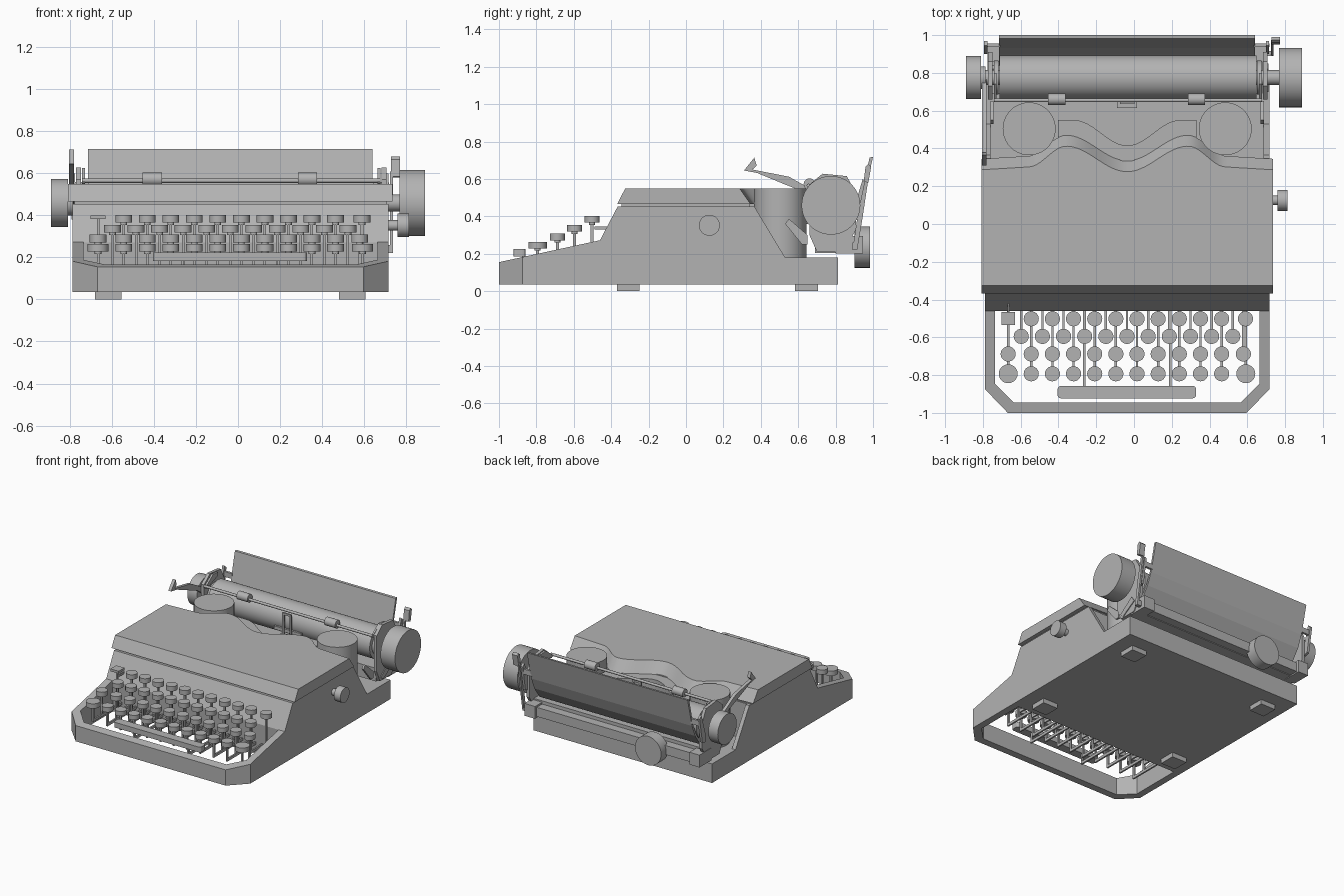
import bpy, bmesh, math
from mathutils import Matrix, Vector

if "Cube" in bpy.data.objects:
    bpy.data.objects.remove(bpy.data.objects["Cube"])

CX = -0.036            # middle of the body in x
GREY = bpy.data.materials.new("dark_grey")
GREY.diffuse_color = (.45, .45, .45, 1)
GREY.use_nodes = True
GREY.node_tree.nodes["Principled BSDF"].inputs["Base Color"].default_value = GREY.diffuse_color


class Part:
    """Collects simple solids into one named object."""
    def __init__(self, name):
        self.name, self.bm = name, bmesh.new()

    def loft(self, rings):
        vs = [[self.bm.verts.new(p) for p in r] for r in rings]
        n = len(vs[0])
        for a, b in zip(vs, vs[1:]):
            for i in range(n):
                self.bm.faces.new((a[i], a[(i + 1) % n], b[(i + 1) % n], b[i]))
        self.bm.faces.new(vs[0])
        self.bm.faces.new(vs[-1])
        return self

    def prism(self, x0, x1, yz):
        return self.loft([[(x, y, z) for y, z in yz] for x in (x0, x1)])

    def box(self, x0, x1, y0, y1, z0, z1):
        return self.prism(x0, x1, [(y0, z0), (y1, z0), (y1, z1), (y0, z1)])

    def cyl(self, a, b, r, seg=32):
        a, b = Vector(a), Vector(b)
        d = b - a
        m = Matrix.Translation((a + b) / 2) @ d.to_track_quat('Z', 'Y').to_matrix().to_4x4()
        bmesh.ops.create_cone(self.bm, cap_ends=True, segments=seg, radius1=r,
                              radius2=r, depth=d.length, matrix=m)
        return self

    def done(self, smooth=False):
        bmesh.ops.recalc_face_normals(self.bm, faces=self.bm.faces)
        me = bpy.data.meshes.new(self.name)
        self.bm.to_mesh(me)
        self.bm.free()
        me.materials.append(GREY)
        ob = bpy.data.objects.new(self.name, me)
        bpy.context.collection.objects.link(ob)
        if smooth:
            bpy.ops.object.select_all(action='DESELECT')
            ob.select_set(True)
            bpy.context.view_layer.objects.active = ob
            bpy.ops.object.shade_smooth_by_angle(angle=math.radians(35))
        return ob


def ease(a, b, t):
    return a + (b - a) * (1 - math.cos(math.pi * min(max(t, 0), 1))) / 2


# Main body, rear deck and thin sloping side walls
H = 0.7525
L, R = CX - H, CX + H
Part("body").prism(L, R, [(-.45, .035), (.813, .035), (.813, .18), (.35, .18),
                          (.35, .453), (-.365, .453), (-.46, .272)]).done()
walls = Part("side_walls")
for x0, x1 in ((L, L + .03), (R - .03, R)):
    walls.prism(x0, x1, [(.34, .17), (.53, .17), (.53, .18), (.365, .453), (.34, .453)])
walls.done()

# Keyboard surround: a U-shaped frame whose top slopes up to the body
half_out = [(H, -.45), (H, -.875), (.632, -1)]
half_in = [(.70, -.45), (.70, -.845), (.60, -.945)]
rings = []
for (ox, oy), (ix, iy) in zip(half_out, half_in):
    top = lambda y: .155 + (y + 1) * .217
    rings.append([(ox, oy, .035), (ox, oy, top(oy)), (ix, iy, top(iy)), (ix, iy, .035)])
mirror = [[(-x, y, z) for x, y, z in r] for r in reversed(rings)]
Part("keyboard_frame").loft([[(CX + x, y, z) for x, y, z in r] for r in rings + mirror]).done()


# Top cover with a wavy, bevelled back edge
def cover_back(x):
    u = abs(x - CX)
    if u < .323:
        return ease(.335, .47, u / .323)
    return ease(.47, .36, (u - .323) / .2) - max(0, u - .523) * .06


CW = .772
xs = [CX - CW + 2 * CW * i / 64 for i in range(65)]
Part("top_cover").loft([[(x, -.368, .466), (x, -.325, .549), (x, cover_back(x) - .058, .549),
                         (x, cover_back(x), .466)] for x in xs]).done(True)
Part("cover_seam").box(L + .01, R - .01, -.345, .34, .445, .47).done()

# Type basket housing between the spools, scooped at the back
xs = [CX - .367 + .734 * i / 32 for i in range(33)]
Part("type_basket").loft([[(x, .3, .17), (x, .3, .466),
                           (x, ease(.415, .55, abs(x - CX) / .28), .466),
                           (x, ease(.415, .55, abs(x - CX) / .28), .17)] for x in xs]).done(True)

# Ribbon spool drums and their levers
spools = Part("ribbon_spools")
for s in (-1, 1):
    x = CX + s * .519
    spools.cyl((x, .504, .17), (x, .504, .549), .14, 40)
spools.done(True)
arms = Part("spool_levers")
for s in (-1, 1):
    x = CX + s * .715
    arms.prism(x - .008, x + .008, [(.53, .36), (.55, .387), (.65, .30), (.65, .25), (.62, .25)])
arms.done()

# Feet
feet = Part("feet")
for x in (-.68, .481):
    for y in (-.37, .583):
        feet.box(x, x + .125, y, y + .122, 0, .04)
feet.done()

# Keys, stems and levers
caps, stems = Part("key_caps"), Part("key_levers")


def lever(x, y, z):
    stems.box(x - .006, x + .006, y - .008, y + .008, .107, z)
    stems.box(x - .006, x + .006, y, -.44, .107, .127)


inner = [-.544 + .112 * i for i in range(10)]
rows = [(-.793, .228, [-.666] + inner + [.592]),
        (-.688, .272, [-.666] + inner + [.579]),
        (-.595, .318, [-.597 + .112 * i for i in range(11)]),
        (-.502, .366, inner + [.59])]
for r, (y, z, cols) in enumerate(rows):
    for i, x in enumerate(cols):
        big = r == 0 and i in (0, len(cols) - 1)
        caps.cyl((x, y, z), (x, y, z + .036), .05 if big else .04, 24)
        caps.cyl((x, y, z - .012), (x, y, z), .016, 12)
        lever(x, y, z)
caps.done(True)
Part("square_key").box(-.701, -.631, -.535, -.465, .382, .4).done()
lever(-.666, -.502, .385)
for x in (-.263, .192):
    lever(x, -.87, .19)
stems.box(-.67, -.662, -.49, -.42, .33, .345)
stems.done()

# Space bar: flat slab with rounded corners in plan
plan = []
for k in range(16):
    a = math.pi / 2 * (k // 4 + (k % 4) / 3)
    sx, sy = (1, -1, -1, 1)[k // 4], (1, 1, -1, -1)[k // 4]
    plan.append((-.038 + sx * .349 + .018 * math.cos(a), -.89 + sy * .015 + .018 * math.sin(a)))
Part("space_bar").loft([[(x, y, z) for x, y in plan] for z in (.184, .224)]).done()

# Platen roller, shaft, collars and end knobs
PY, PZ = .775, .459
roll = Part("platen").cyl((-.712, PY, PZ), (.648, PY, PZ), .117, 48)
roll.cyl((-.83, PY, PZ), (.78, PY, PZ), .04)
roll.cyl((-.742, PY, PZ), (-.718, PY, PZ), .09).cyl((.65, PY, PZ), (.674, PY, PZ), .09)
roll.cyl((-.812, PY, PZ), (-.785, PY, PZ), .06)
roll.done(True)
Part("left_platen_knob").cyl((-.89, PY, PZ), (-.81, PY, PZ), .114, 40).done(True)
Part("right_platen_knob").cyl((.768, PY, PZ), (.89, PY, PZ), .157, 48).done(True)

# Small side knob and rear knob
Part("side_knob").cyl((.70, .125, .352), (.76, .125, .352), .025, 16) \
    .cyl((.76, .125, .352), (.813, .125, .352), .056, 28).done(True)
Part("rear_knob").cyl((-.37, .90, .235), (-.37, .985, .235), .11, 40) \
    .cyl((-.37, .80, .235), (-.37, .91, .235), .03, 16).done(True)

# Carriage: end plates, bed and rear rail
ends = Part("carriage_ends")
for x in (-.772, .682):
    ends.prism(x, x + .024, [(.70, .21), (.84, .21), (.91, .33), (.91, .52), (.86, .615),
                             (.73, .628), (.66, .57), (.66, .30)])
    ends.prism(x, x + .03, [(.70, .24), (.73, .215), (.85, .29), (.82, .33)])
ends.done()
Part("carriage_bed").box(-.75, .68, .69, .86, .205, .305).done()
rail = Part("rear_rail").box(-.715, .64, .80, .925, .21, .28)
rail.box(-.775, -.69, .80, .945, .20, .294).box(.61, .70, .80, .945, .20, .294)
rail.done()

# Bent paper rest and its side brackets
Part("paper_rest").prism(-.714, .641, [(1.0, .717), (.982, .715), (.932, .50), (.897, .42), (.84, .335),
                                       (.85, .325), (.91, .41), (.947, .50)]).done()
br = Part("paper_rest_brackets")
for x, a, b in ((-.793, -.793, -.708), (.698, .633, .718)):
    br.prism(x, x + .018, [(.90, .38), (.935, .39), (.968, .58), (.945, .60), (.90, .45)])
    br.box(a, b, .938, .956, .52, .56)
br.done()

# Paper bail with rollers and arms
bail = Part("paper_bail").cyl((-.742, .655, .565), (.678, .655, .565), .010, 12)
for x in (-.408, .331):
    bail.cyl((x - .046, .66, .572), (x + .046, .66, .572), .031, 20)
for x in (-.742, .663):
    bail.prism(x, x + .014, [(.645, .555), (.67, .545), (.80, .595), (.80, .62), (.74, .625)])
bail.done(True)

# Card guide at the printing point
g = Part("card_guide").box(-.073, -.058, .635, .647, .36, .55).box(-.012, .003, .635, .647, .36, .55)
g.box(-.073, .003, .635, .647, .535, .55).box(-.15, .08, .645, .66, .40, .425)
g.box(-.09, .016, .615, .655, .36, .385)
g.done()

# Carriage return lever on the left, release lever on the right
Part("return_lever").prism(-.805, -.781, [(.31, .645), (.365, .714), (.378, .672), (.355, .65),
                                          (.55, .612), (.66, .55), (.77, .50), (.77, .43),
                                          (.62, .535), (.53, .57), (.38, .632)]).done()
rel = Part("release_lever").prism(.724, .738, [(.89, .22), (.915, .22), (.945, .40), (.975, .60),
                                               (.96, .61), (.92, .42)])
rel.prism(.727, .772, [(.95, .585), (.975, .58), (.99, .665), (.975, .68), (.96, .665)])
rel.box(.69, .73, .89, .915, .22, .26)
rel.done()
